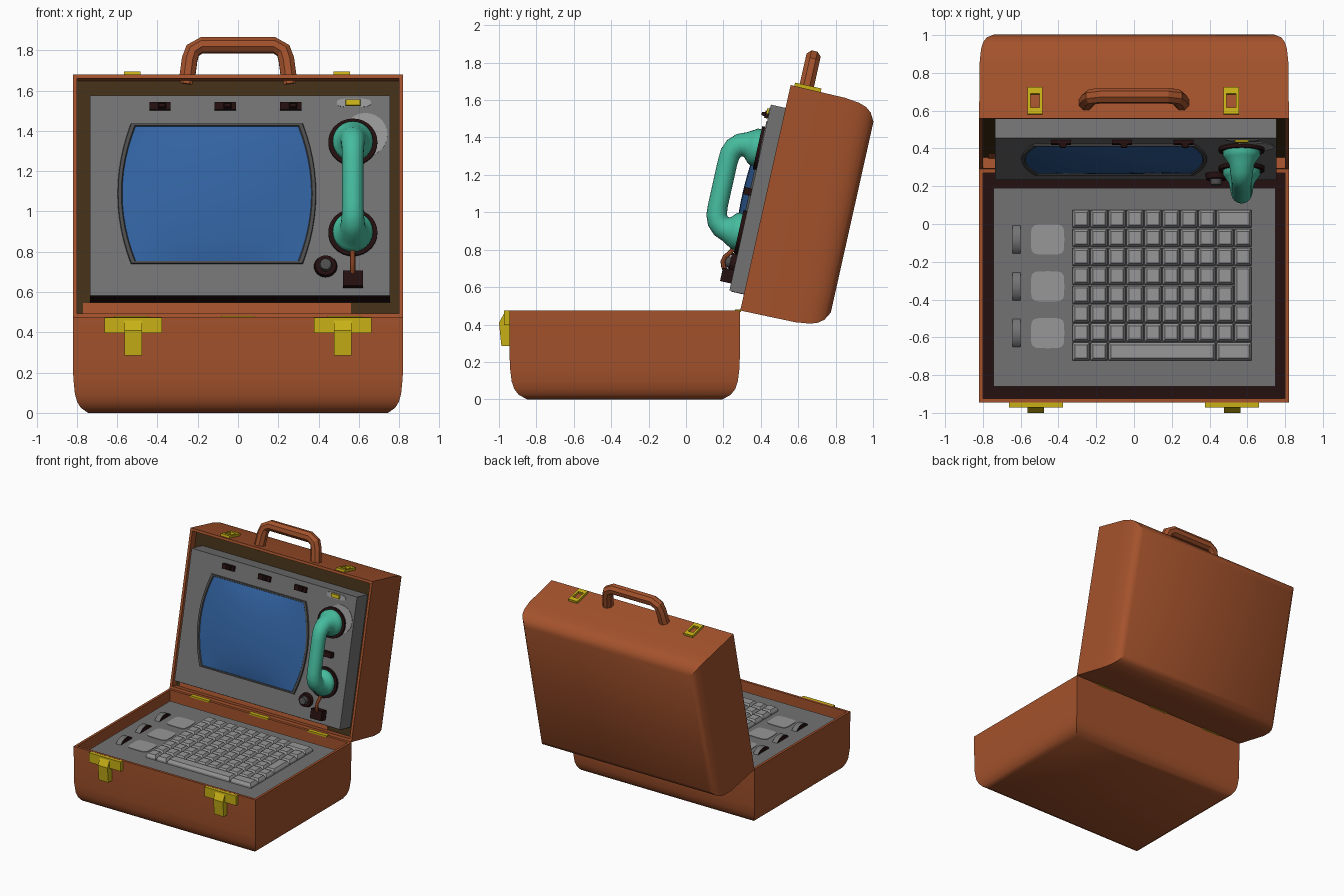
import bpy, bmesh, math
from mathutils import Vector, Matrix

if "Cube" in bpy.data.objects:
    bpy.data.objects.remove(bpy.data.objects["Cube"])

def mat(name, r, g, b):
    m = bpy.data.materials.new(name)
    m.diffuse_color = (r, g, b, 1)
    m.use_nodes = True
    m.node_tree.nodes["Principled BSDF"].inputs["Base Color"].default_value = m.diffuse_color
    return m

BROWN = mat("case brown", .37, .085, .025)
MAROON = mat("dark maroon", .018, .005, .005)
GREY = mat("panel grey", .17, .17, .17)
LIGHT = mat("key grey", .31, .31, .31)
DARK = mat("dark grey", .075, .075, .075)
GOLD = mat("brass yellow", .58, .44, .008)
BLUE = mat("screen blue", .032, .125, .36)
TEAL = mat("handset teal", .06, .50, .34)
OLIVE = mat("lining olive brown", .055, .028, .008)

# Lid frame: local x = width, y = up the lid, z = out of the opening
WORLD = Matrix()
LID = Matrix.Translation((0, .29, .475)) @ Matrix.Rotation(math.radians(77.4), 4, 'X')

def finish(name, bm, mats, M=WORLD, smooth=None, recalc=True):
    if recalc:
        bmesh.ops.recalc_face_normals(bm, faces=bm.faces)
    me = bpy.data.meshes.new(name)
    bm.to_mesh(me)
    bm.free()
    ob = bpy.data.objects.new(name, me)
    bpy.context.collection.objects.link(ob)
    for m in (mats if isinstance(mats, list) else [mats]):
        me.materials.append(m)
    ob.matrix_world = M
    if smooth:
        bpy.ops.object.select_all(action='DESELECT')
        ob.select_set(True)
        bpy.context.view_layer.objects.active = ob
        bpy.ops.object.shade_smooth_by_angle(angle=math.radians(smooth))
    return ob

def loft(bm, rings, caps=True, closed=False):
    vs = [[bm.verts.new(p) for p in r] for r in rings]
    n = len(vs[0])
    pairs = list(zip(vs, vs[1:])) + ([(vs[-1], vs[0])] if closed else [])
    for a, b in pairs:
        for i in range(n):
            j = (i + 1) % n
            bm.faces.new((a[i], a[j], b[j], b[i]))
    if caps:
        bm.faces.new(vs[0][::-1])
        bm.faces.new(vs[-1])

def rect(x0, x1, y0, y1, z):
    return [(x0, y0, z), (x1, y0, z), (x1, y1, z), (x0, y1, z)]

def add_box(bm, x0, x1, y0, y1, z0, z1, inset=0):
    i = inset
    loft(bm, [rect(x0, x1, y0, y1, z0), rect(x0 + i, x1 - i, y0 + i, y1 - i, z1)])

def box(name, x0, x1, y0, y1, z0, z1, m, M=WORLD, inset=0):
    bm = bmesh.new()
    add_box(bm, x0, x1, y0, y1, z0, z1, inset)
    return finish(name, bm, m, M)

def disc(name, cx, cy, z0, z1, rx, ry, m, M=WORLD, power=2, top=1, n=28):
    def ring(z, s):
        out = []
        for k in range(n):
            c, d = math.cos(2 * math.pi * k / n), math.sin(2 * math.pi * k / n)
            out.append((cx + s * rx * math.copysign(abs(c) ** (2 / power), c),
                        cy + s * ry * math.copysign(abs(d) ** (2 / power), d), z))
        return out
    bm = bmesh.new()
    loft(bm, [ring(z0, 1), ring(z1, top)])
    return finish(name, bm, m, M, 30)

def tube(name, path, radii, normal, m, M=WORLD, n=16, smooth=40, turn=0):
    # sweep a circle along a path lying in the plane with this normal
    N, P, rings = Vector(normal), [Vector(p) for p in path], []
    for i, p in enumerate(P):
        t = (P[min(i + 1, len(P) - 1)] - P[max(i - 1, 0)]).normalized()
        side = t.cross(N)
        rings.append([p + radii[i] * (math.cos(a) * N + math.sin(a) * side)
                      for a in (2 * math.pi * k / n + turn for k in range(n))])
    bm = bmesh.new()
    loft(bm, rings)
    return finish(name, bm, m, M, smooth)

# Case halves: the same rounded tray used twice
def tray(name, M, floor, mats):
    prof = [(.475, .095), (.45, .05), (.42, .027), (.38, .013), (.3, .003), (0, 0)]
    L, W, t = 1.235, .82, .02
    rings = [rect(-W + .8 * i, W - .8 * i, i, L - i, -d) for d, i in prof]
    rings += [rect(-W + t, W - t, t, L - t, z) for z in (0, floor)]
    bm = bmesh.new()
    loft(bm, rings)
    bm.faces.ensure_lookup_table()
    bm.faces[-1].material_index = 1
    finish(name, bm, mats, M, 35)

tray("case_base", Matrix.Translation((0, -.945, .475)), -.095, [BROWN, MAROON])
tray("case_lid", LID, -.06, [BROWN, OLIVE])
box("lid_floor_strip", -.77, .56, .02, .085, -.06, -.055, BROWN, LID)

# Carry handle
hp = [(-.257, 1.2), (-.24, 1.33), (-.225, 1.375), (-.18, 1.402)]
hp += [(-x, p) for x, p in reversed(hp)]
tube("carry_handle", [(x, p, -.085) for x, p in hp], [.042] * 8, (0, 0, 1),
     BROWN, LID, n=8, smooth=20, turn=math.pi / 8)

# Latches on both halves
for s, tag in ((-1, "left"), (1, "right")):
    c = s * .52
    lid_c = s * .52 - .005
    box(tag + "_latch_plate", c - .143, c + .143, -.972, -.94, .397, .474, GOLD)
    bm = bmesh.new()
    side = [(-.94, .472), (-.965, .472), (-1, .41), (-.987, .285), (-.94, .285)]
    loft(bm, [[(x, y, z) for y, z in side] for x in (c - .043, c + .043)])
    finish(tag + "_latch_tab", bm, GOLD)
    bm = bmesh.new()
    for x0, x1, w0, w1 in ((-.04, .04, .02, .055), (-.04, .04, .13, .165),
                           (-.04, -.024, .055, .13), (.024, .04, .055, .13)):
        add_box(bm, lid_c + x0, lid_c + x1, 1.23, 1.253, -w1, -w0)
    finish(tag + "_latch_catch", bm, GOLD, LID)

# Hinges
for k, x in enumerate((-.53, 0, .53)):
    box("hinge_%d" % (k + 1), x - .085, x + .085, .262, .295, .468, .481, GOLD)

# Base control panel
box("keyboard_panel", -.745, .75, -.86, .19, .37, .43, GREY)

# Keys: column, row, columns wide, rows tall
keys = [(c, r, 1, 1) for r in range(7) for c in range(10)
        if not (r == 0 and c > 7) and not (r in (3, 4) and c == 9)]
keys += [(8, 0, 2, 1), (9, 3, 1, 2), (0, 7, 1, 1), (1, 7, 1, 1), (2, 7, 6, 1), (8, 7, 2, 1)]
bm = bmesh.new()
px, py = .0953, .1005
for c, r, w, h in keys:
    x, y = -.325 + c * px, .075 - r * py
    add_box(bm, x, x + w * px - .006, y - h * py + .006, y, .43, .445)
    add_box(bm, x, x + w * px - .006, y - h * py + .006, y, .445, .466, .013)
finish("keyboard_keys", bm, LIGHT)

# Thumb wheels with label plates
for k in range(3):
    y = -.082 - .248 * k
    ob = tube("thumb_wheel_%d" % (k + 1), [(-.643, y, .37), (-.6, y, .37)], [.096] * 2,
              (0, 0, 1), [GREY, MAROON], n=32, smooth=30)
    for f in ob.data.polygons:
        f.material_index = int(abs(f.normal.x) > .5)
    disc("wheel_label_%d" % (k + 1), -.457, y, .43, .434, .088, .08, LIGHT, power=5)

# Lid instrument panel
box("screen_panel", -.735, .755, .092, 1.11, -.06, .08, GREY, LID)
box("panel_underside", -.735, .755, .088, .092, -.06, .07, MAROON, LID)

# Bulged screen and its frame
CX, CP = -.105, .61
def half_width(v, a):
    return a + .066 * (1 - v * v)

def outline(hh, a, z):
    rows = [-1 + k / 6 for k in range(13)]
    return ([(CX + half_width(v, a), CP + v * hh, z) for v in rows] +
            [(CX - half_width(v, a), CP + v * hh, z) for v in reversed(rows)])

bm = bmesh.new()
loft(bm, [outline(.359, .428, .075), outline(.355, .424, .09),
          outline(.345, .408, .09), outline(.338, .398, .075)], caps=False, closed=True)
finish("screen_frame", bm, DARK, LID)

bm = bmesh.new()
n = 14
grid = []
for j in range(n + 1):
    v = 2 * j / n - 1
    grid.append([bm.verts.new((CX + s * half_width(v, .404), CP + v * .342,
                               .083 + .042 * (1 - s * s) * (1 - v * v) ** .8))
                 for s in (2 * i / n - 1 for i in range(n + 1))])
for a, b in zip(grid, grid[1:]):
    for i in range(n):
        bm.faces.new((a[i], a[i + 1], b[i + 1], b[i]))
finish("screen", bm, BLUE, LID, 60, recalc=False)

# Switches above the screen
for k, x in enumerate((-.387, -.063, .262)):
    box("switch_%d" % (k + 1), x - .053, x + .053, 1.033, 1.073, .08, .1, MAROON, LID)
    box("switch_lever_%d" % (k + 1), x - .01, x + .03, 1.04, 1.066, .1, .118, MAROON, LID, .005)

# Indicator with light backing plates
disc("indicator_plate", .575, 1.072, .08, .084, .085, .022, LIGHT, LID, power=3)
box("indicator", .532, .61, 1.055, 1.09, .08, .095, GOLD, LID, .004)
disc("cradle_plate", .632, .91, .08, .084, .11, .11, LIGHT, LID)

# Handset resting in two cups
HX = .57
for tag, p in (("upper", .87), ("lower", .41)):
    disc(tag + "_cradle", HX, p, .08, .1, .122, .118, MAROON, LID)
box("cradle_hook", HX - .03, HX + .05, .61, .65, .08, .12, MAROON, LID)
half = [(.23, .085, .1), (.23, .12, .1), (.23, .135, .09), (.23, .165, .068), (.222, .195, .062),
        (.2, .22, .058), (.168, .235, .055), (.12, .239, .053)]
full = half + [(-d, q, r) for d, q, r in reversed(half)]
tube("handset", [(HX, .64 + d, q) for d, q, r in full], [r for d, q, r in full],
     (1, 0, 0), TEAL, LID, n=24, smooth=50)

# Handset cord and plug
cord = [(.35, .11), (.32, .105), (.29, .12), (.262, .142), (.235, .148), (.21, .138), (.18, .12)]
tube("handset_cord", [(HX, p, q) for p, q in cord], [.013] * 7, (1, 0, 0), BROWN, LID, n=8)
box("cord_plug", HX - .05, HX + .05, .13, .205, .08, .14, MAROON, LID)

# Round dial
disc("dial", .435, .24, .08, .11, .058, .055, MAROON, LID, top=.9)
disc("dial_cap", .435, .24, .11, .14, .032, .032, DARK, LID, top=.85)
